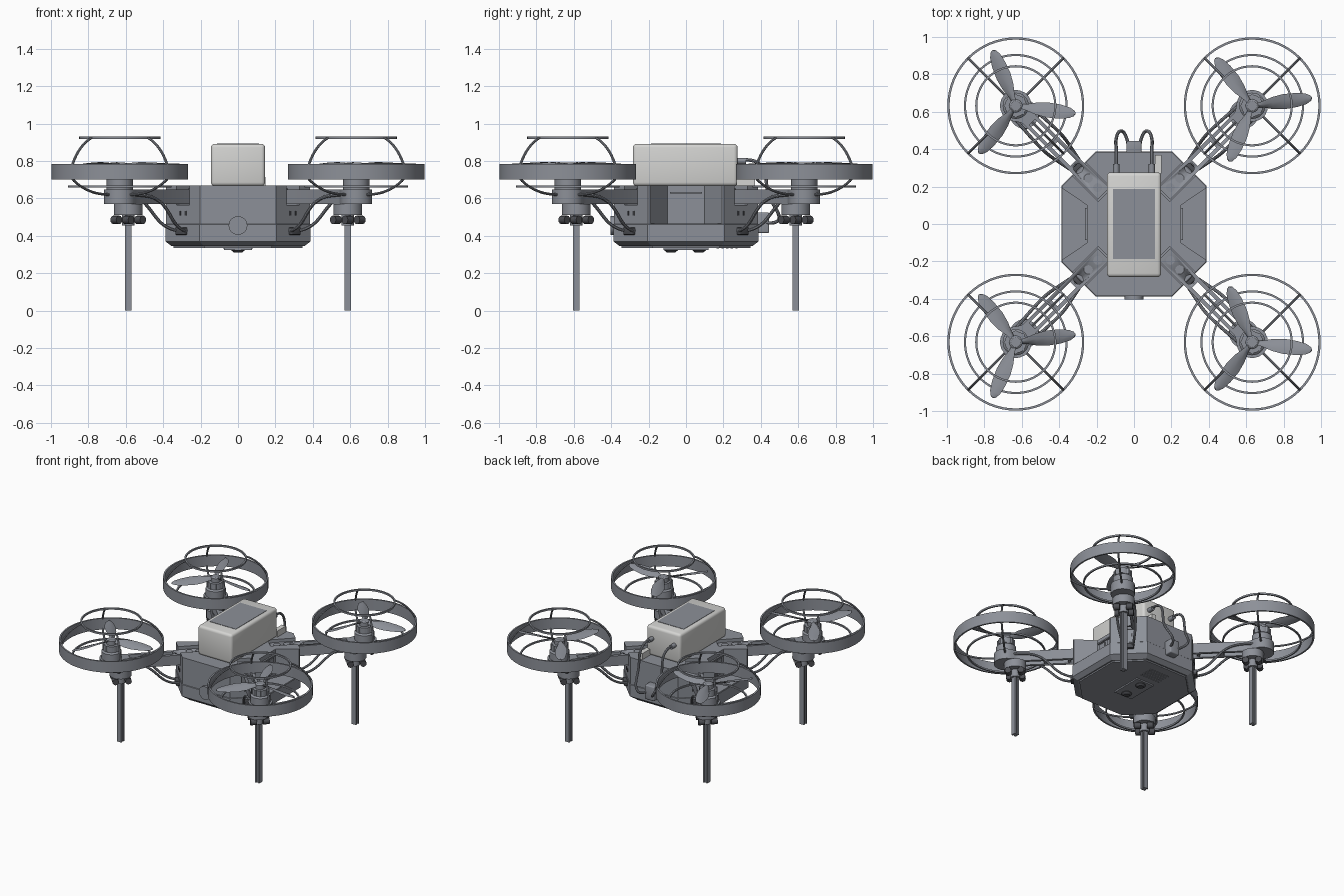
import bpy, bmesh, math
from mathutils import Matrix

if "Cube" in bpy.data.objects:
    bpy.data.objects.remove(bpy.data.objects["Cube"])

def material(name, rgb):
    m = bpy.data.materials.new(name)
    m.diffuse_color = (*rgb, 1)
    m.use_nodes = True
    m.node_tree.nodes["Principled BSDF"].inputs["Base Color"].default_value = m.diffuse_color
    return m

GREY = material("slate grey", (0.265, 0.28, 0.315))
DARK = material("charcoal", (0.075, 0.078, 0.088))
WHITE = material("soft white", (0.66, 0.66, 0.645))
R = 0.632 * math.sqrt(2)      # distance of rotor axis from the centre
CORNERS = {"back_right": 45, "back_left": 135, "front_left": 225, "front_right": 315}

def finish(name, bm, mat, smooth=True):
    bmesh.ops.recalc_face_normals(bm, faces=bm.faces)
    me = bpy.data.meshes.new(name)
    bm.to_mesh(me)
    bm.free()
    me.materials.append(mat)
    ob = bpy.data.objects.new(name, me)
    bpy.context.collection.objects.link(ob)
    if smooth:
        shade(ob)
    return ob

def shade(ob):
    bpy.ops.object.select_all(action='DESELECT')
    ob.select_set(True)
    bpy.context.view_layer.objects.active = ob
    bpy.ops.object.shade_smooth_by_angle(angle=math.radians(35))

def loft(name, loops, mat, smooth=False):
    """Skin a stack of equal-length closed outlines and cap both ends."""
    bm = bmesh.new()
    rows = [[bm.verts.new(p) for p in lp] for lp in loops]
    n = len(rows[0])
    for a, b in zip(rows, rows[1:]):
        for i in range(n):
            bm.faces.new((a[i], a[(i + 1) % n], b[(i + 1) % n], b[i]))
    bm.faces.new(rows[0][::-1])
    bm.faces.new(rows[-1])
    return finish(name, bm, mat, smooth)

def prism(name, pts, z0, z1, mat, smooth=False):
    return loft(name, [[(x, y, z) for x, y in pts] for z in (z0, z1)], mat, smooth)

def box(name, c, s, mat, rot=0, bevel=0):
    bm = bmesh.new()
    bmesh.ops.create_cube(bm, size=1, matrix=Matrix.Rotation(rot, 4, 'Z')
                          @ Matrix.Translation(c) @ Matrix.Diagonal((*s, 1)))
    if bevel:
        bmesh.ops.bevel(bm, geom=bm.edges[:], offset=bevel, segments=3, profile=0.5, affect='EDGES')
    return finish(name, bm, mat, bevel > 0)

def lathe(name, prof, mat, centre=(0, 0, 0), segs=24, axis='Z'):
    """Revolve a closed (radius, height) outline."""
    bm = bmesh.new()
    rings = []
    for r, z in prof:
        if r == 0:
            rings.append([bm.verts.new((0, 0, z))] * segs)
        else:
            rings.append([bm.verts.new((r * math.cos(t), r * math.sin(t), z))
                          for t in (2 * math.pi * i / segs for i in range(segs))])
    for a, b in zip(rings, rings[1:] + rings[:1]):
        for i in range(segs):
            j = (i + 1) % segs
            vs = list(dict.fromkeys((a[i], a[j], b[j], b[i])))
            if len(vs) > 2:
                bm.faces.new(vs)
    rot = Matrix.Rotation(math.pi / 2, 4, 'X') if axis == 'Y' else Matrix()
    bm.transform(Matrix.Translation(centre) @ rot)
    return finish(name, bm, mat)

def cyl(name, r, z0, z1, mat, centre=(0, 0, 0), segs=24, axis='Z'):
    return lathe(name, [(0, z0), (r, z0), (r, z1), (0, z1)], mat, centre, segs, axis)

def ring(name, r, z0, z1, w, mat, centre):
    return lathe(name, [(r - w, z0), (r, z0), (r, z1), (r - w, z1)], mat, centre, 64)

def tube(name, pts, r, mat):
    cu = bpy.data.curves.new(name, 'CURVE')
    cu.dimensions = '3D'
    cu.bevel_depth, cu.bevel_resolution, cu.use_fill_caps = r, 2, True
    sp = cu.splines.new('NURBS')
    sp.points.add(len(pts) - 1)
    for p, co in zip(sp.points, pts):
        p.co = (*co, 1)
    sp.order_u, sp.use_endpoint_u, sp.resolution_u = min(4, len(pts)), True, 6
    cu.materials.append(mat)
    ob = bpy.data.objects.new(name, cu)
    bpy.context.collection.objects.link(ob)
    bpy.ops.object.select_all(action='DESELECT')
    ob.select_set(True)
    bpy.context.view_layer.objects.active = ob
    bpy.ops.object.convert(target='MESH')
    shade(bpy.context.object)
    return bpy.context.object

def cut(ob, cutters):
    for c in cutters:
        m = ob.modifiers.new("cut", 'BOOLEAN')
        m.operation, m.object, m.solver = 'DIFFERENCE', c, 'EXACT'
        bpy.context.view_layer.objects.active = ob
        bpy.ops.object.modifier_apply(modifier=m.name)
        bpy.data.objects.remove(c)

def to_corners(ob):
    """Place a part modelled along +x at all four corners."""
    base = ob.name
    for i, (corner, deg) in enumerate(CORNERS.items()):
        o = ob if i == 0 else ob.copy()
        if i:
            bpy.context.collection.objects.link(o)
        o.name = f"{corner}_{base}"
        o.rotation_euler.z = math.radians(deg)

def octagon(h, c):
    return [(h, c), (c, h), (-c, h), (-h, c), (-h, -c), (-c, -h), (c, -h), (h, -c)]

# Hull: octagonal tub, bevelled below, with open side bays and arm slots
layers = [(0.355, 0.185, 0.345), (0.388, 0.205, 0.37), (0.388, 0.205, 0.46), (0.385, 0.203, 0.463), (0.385, 0.203, 0.668)]
hull = loft("hull", [[(x, y, z) for x, y in octagon(h, c)] for h, c, z in layers], GREY)
cutters = [prism("bay_cutter", [(s * 0.25, -0.1), (s * 0.42, -0.215), (s * 0.42, 0.215), (s * 0.25, 0.1)],
                 0.465, 0.75, GREY) for s in (-1, 1)]
cutters += [box("slot_cutter", (0.42, 0, 0.66), (0.4, 0.1, 0.19), GREY, math.radians(d)) for d in CORNERS.values()]
cut(hull, cutters)
prism("belly_plate", octagon(0.345, 0.18), 0.335, 0.346, GREY)
cyl("front_cap", 0.05, 0, 0.02, GREY, (0, -0.384, 0.455), 32, 'Y')
for s in (-1, 1):
    side = "right" if s > 0 else "left"
    for y in (-0.04, 0.04):
        for z in (0.52, 0.59):
            box(f"{side}_bay_panel", (s * 0.253, y, z), (0.008, 0.055, 0.05), GREY)
    box(f"{side}_bay_rail", (s * 0.255, 0, 0.63), (0.012, 0.17, 0.01), GREY)

# Underside sensors and vent slats
box("sensor_mount", (0, 0, 0.333), (0.15, 0.24, 0.016), GREY)
for y in (-0.08, 0.07):
    lathe("sensor_lens", [(0, 0.31), (0.022, 0.31), (0.036, 0.322), (0.036, 0.336), (0, 0.336)], DARK, (0, y, 0))
for i in range(5):
    box("belly_vent", (0, 0.17 + i * 0.025, 0.334), (0.16, 0.012, 0.006), GREY)

# Payload box with top screen
box("payload_box", (0, -0.004, 0.779), (0.29, 0.56, 0.226), WHITE, bevel=0.02)
box("payload_screen", (0, 0, 0.8915), (0.225, 0.375, 0.006), GREY)
box("payload_plug", (0.13, 0.32, 0.69), (0.035, 0.1, 0.05), WHITE)

# Rear socket and looping cables
box("rear_socket", (0, 0.41, 0.47), (0.08, 0.07, 0.11), GREY, bevel=0.008)
for s in (-1, 1):
    tube("rear_cable", [(s * 0.095, 0.26, 0.8), (s * 0.095, 0.36, 0.82), (s * 0.095, 0.44, 0.76), (s * 0.1, 0.42, 0.62),
                        (s * 0.09, 0.51, 0.52), (s * 0.045, 0.5, 0.46), (s * 0.03, 0.42, 0.47)], 0.009, GREY)
    cyl("rear_cable_plug", 0.017, -0.05, 0.0, GREY, (s * 0.095, 0.27, 0.8), 12, 'Y')

# Arm: rounded bar with lightening holes
arc = [(R + 0.085 * math.cos(t), 0.085 * math.sin(t)) for t in (math.radians(a) for a in range(-140, 141, 20))]
arm = prism("arm", [(0.23, 0.045), (0.23, -0.045), (0.8, -0.04)] + arc + [(0.8, 0.04)], 0.57, 0.647, GREY, True)
cut(arm, [cyl("hole_cutter", 0.024, 0.5, 0.7, GREY, (0.42, 0, 0))]
    + [box("slot_cutter", (x, 0, 0.6), (0.14, 0.042, 0.3), GREY) for x in (0.53, 0.7)])
to_corners(arm)
for x in (0.275, 0.345):
    to_corners(cyl("arm_bolt", 0.024, 0.64, 0.653, GREY, (x, 0, 0), 16))

# Motor, pod and landing leg
HUB, POD = (R, 0, 0), (0.83, 0, 0)
to_corners(lathe("motor", [(0, 0.64), (0.07, 0.64), (0.07, 0.7), (0.058, 0.71), (0.058, 0.755), (0, 0.755)], GREY, HUB, 32))
for i in range(8):
    t = i * math.pi / 4
    to_corners(box("motor_rib", (R + 0.056 * math.cos(t), 0.056 * math.sin(t), 0.735), (0.014, 0.014, 0.045), GREY))
to_corners(lathe("spinner", [(0, 0.75), (0.036, 0.75), (0.036, 0.785), (0.026, 0.792), (0, 0.792)], GREY, HUB))
to_corners(cyl("leg_pod", 0.077, 0.51, 0.571, GREY, POD, 32))
to_corners(cyl("leg_collar", 0.034, 0.455, 0.515, GREY, POD, 16))
for dx in (-0.045, 0.045):
    for dy in (-0.045, 0.045):
        to_corners(cyl("leg_clamp", 0.023, -0.022, 0.022, DARK, (0.83 + dx, dy, 0.485), 12, 'Y'))
q, g = 0.0185, 0.006
notch = [(q, g), (q, q), (g, q), (g, q - 0.008), (-g, q - 0.008), (-g, q), (-q, q), (-q, g)]
leg = prism("leg", notch + [(-x, -y) for x, y in notch], 0, 0.51, GREY)
leg.data.transform(Matrix.Translation(POD) @ Matrix.Rotation(math.pi / 4, 4, 'Z'))
to_corners(leg)

# Duct and guard rings with curved struts
to_corners(ring("duct", 0.366, 0.70, 0.785, 0.012, GREY, HUB))
to_corners(ring("lower_guard_ring", 0.277, 0.657, 0.669, 0.011, GREY, HUB))
to_corners(ring("upper_guard_ring", 0.217, 0.918, 0.931, 0.011, GREY, HUB))
for k in range(4):
    c, s = math.cos(k * math.pi / 2), math.sin(k * math.pi / 2)
    path = lambda pts: [(R + r * c, r * s, z) for r, z in pts]
    to_corners(tube("upper_strut", path([(0.36, 0.775), (0.335, 0.835), (0.285, 0.895), (0.21, 0.925)]), 0.007, GREY))
    to_corners(tube("lower_strut", path([(0.36, 0.705), (0.33, 0.68), (0.25, 0.64), (0.15, 0.62), (0.06, 0.62)]), 0.007, GREY))

# Three-bladed propellers: lofted lens sections along the radius
stations = [(0.02, 0.014, 40), (0.06, 0.021, 34), (0.11, 0.036, 26), (0.17, 0.043, 20),
            (0.24, 0.039, 15), (0.29, 0.029, 12), (0.315, 0.015, 10), (0.322, 0.004, 10)]
section = [(-1, 0), (-0.5, 0.005), (0.2, 0.007), (1, 0), (0.2, -0.004), (-0.5, -0.003)]
for corner, deg in CORNERS.items():
    spin = 1 if deg in (45, 225) else -1
    loops = []
    for r, w, tw in stations:
        t = spin * math.radians(tw)
        loops.append([(r, a * w * math.cos(t) - b * math.sin(t), a * w * math.sin(t) + b) for a, b in section])
    blade = loft(f"{corner}_blade", loops, GREY, True)
    a = math.radians(deg)
    for i in range(3):
        b = blade if i == 0 else blade.copy()
        if i:
            bpy.context.collection.objects.link(b)
        b.location = (R * math.cos(a), R * math.sin(a), 0.778)
        b.rotation_euler.z = math.radians(spin * 7.5 + 120 * i)

# Power cables sagging from each pod to the hull corner
for y in (-1, 1):
    to_corners(tube("arm_cable", [(0.87, y * 0.05, 0.62), (0.76, y * 0.06, 0.62), (0.66, y * 0.065, 0.60), (0.58, y * 0.065, 0.52),
                                  (0.50, y * 0.045, 0.43), (0.40, y * 0.025, 0.425)], 0.009, GREY))
to_corners(box("cable_socket", (0.425, 0, 0.425), (0.035, 0.07, 0.04), DARK, bevel=0.006))
for y in (-0.02, 0.02):
    to_corners(box("corner_slot", (0.416, y, 0.52), (0.006, 0.012, 0.025), DARK))
